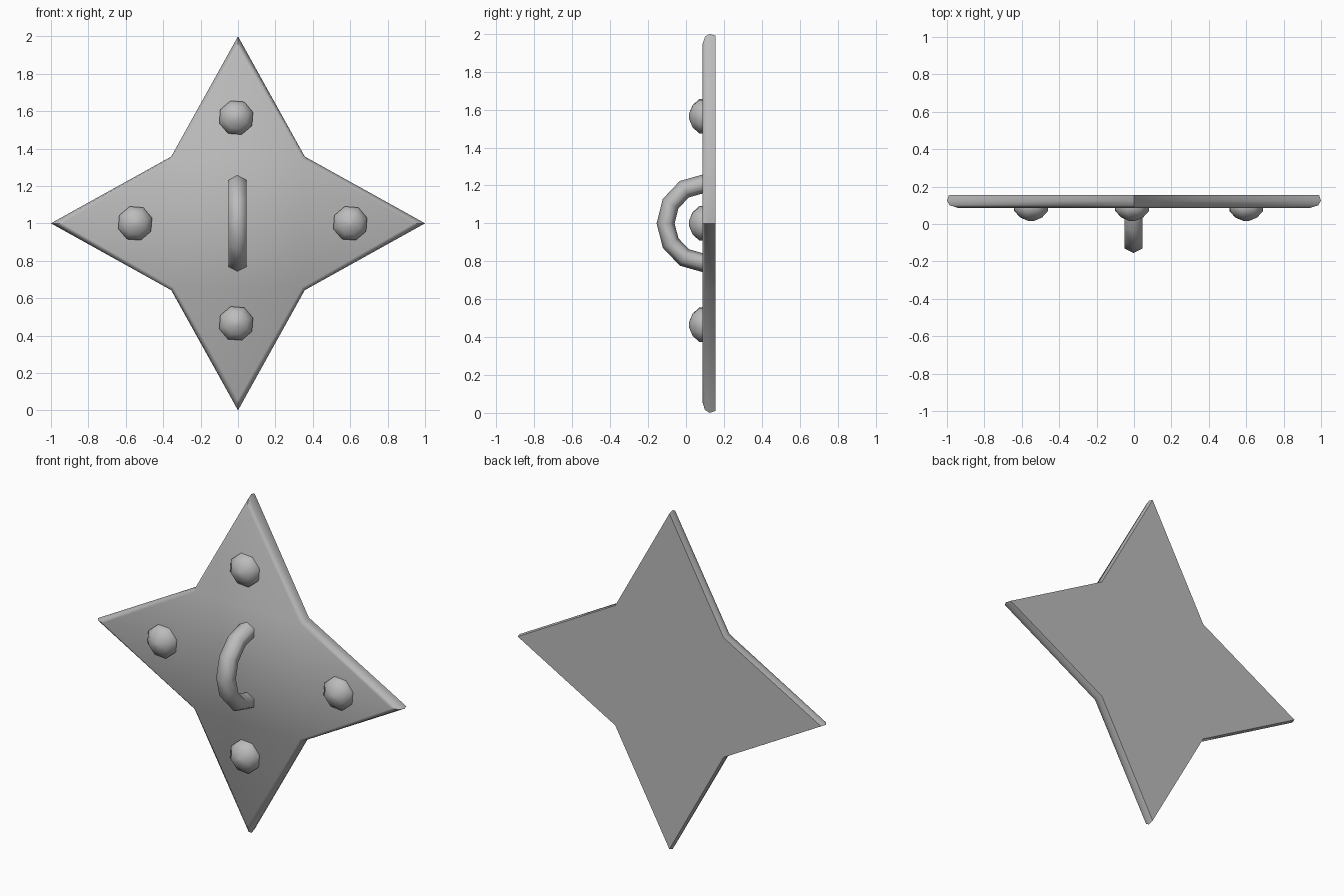
import bpy, bmesh
from math import sin, cos, pi, radians

if "Cube" in bpy.data.objects:
    bpy.data.objects.remove(bpy.data.objects["Cube"])

grey = bpy.data.materials.new("grey_metal")
grey.use_nodes = True
colour = (0.5, 0.5, 0.5, 1)
grey.diffuse_color = colour
grey.node_tree.nodes["Principled BSDF"].inputs["Base Color"].default_value = colour


def loft(name, rings, angle):
    """Skin a list of equal-length point rings and cap both ends."""
    bm = bmesh.new()
    loops = [[bm.verts.new(p) for p in ring] for ring in rings]
    n = len(loops[0])
    for a, b in zip(loops, loops[1:]):
        for i in range(n):
            j = (i + 1) % n
            bm.faces.new((a[i], a[j], b[j], b[i]))
    bm.faces.new(loops[0])
    bm.faces.new(loops[-1])
    bmesh.ops.recalc_face_normals(bm, faces=bm.faces)
    mesh = bpy.data.meshes.new(name)
    bm.to_mesh(mesh)
    bm.free()
    obj = bpy.data.objects.new(name, mesh)
    bpy.context.collection.objects.link(obj)
    mesh.materials.append(grey)
    bpy.ops.object.select_all(action="DESELECT")
    obj.select_set(True)
    bpy.context.view_layer.objects.active = obj
    bpy.ops.object.shade_smooth_by_angle(angle=radians(angle))
    return obj


# Four-pointed backing plate with a softened front rim
def star(tip, notch, y):
    return [((notch if k % 2 else tip) * cos(k * pi / 4), y,
             1 + (notch if k % 2 else tip) * sin(k * pi / 4)) for k in range(8)]


loft("star_plate", [star(0.99, 0.5, 0.155), star(1.0, 0.505, 0.125),
                    star(0.985, 0.5, 0.1), star(0.94, 0.485, 0.086)], 60)


# Faceted domed studs, one on each arm
def ring(x, z, radius, y, sides=8):
    return [(x + radius * cos((k + 0.4) * 2 * pi / sides), y,
             z + radius * sin((k + 0.4) * 2 * pi / sides)) for k in range(sides)]


studs = {"left": (0.6, 1.0), "right": (-0.55, 1.0),
         "top": (-0.01, 1.565), "bottom": (-0.01, 0.465)}
for side, (x, z) in studs.items():
    loft(side + "_stud", [ring(x, z, 0.095, 0.095), ring(x, z, 0.095, 0.07),
                          ring(x, z, 0.062, 0.035), ring(x, z, 0.015, 0.016)], 60)

# Half-ring handle, a six-sided tube swept through an arc
sections = []
for s in range(7):
    a = pi * s / 6
    section = []
    for k in range(6):
        t = k * pi / 3
        r = 0.208 + 0.05 * cos(t)
        section.append((-0.003 + 0.055 * sin(t), 0.09 - 0.95 * r * sin(a), 1 + r * cos(a)))
    sections.append(section)
loft("handle", sections, 65)
